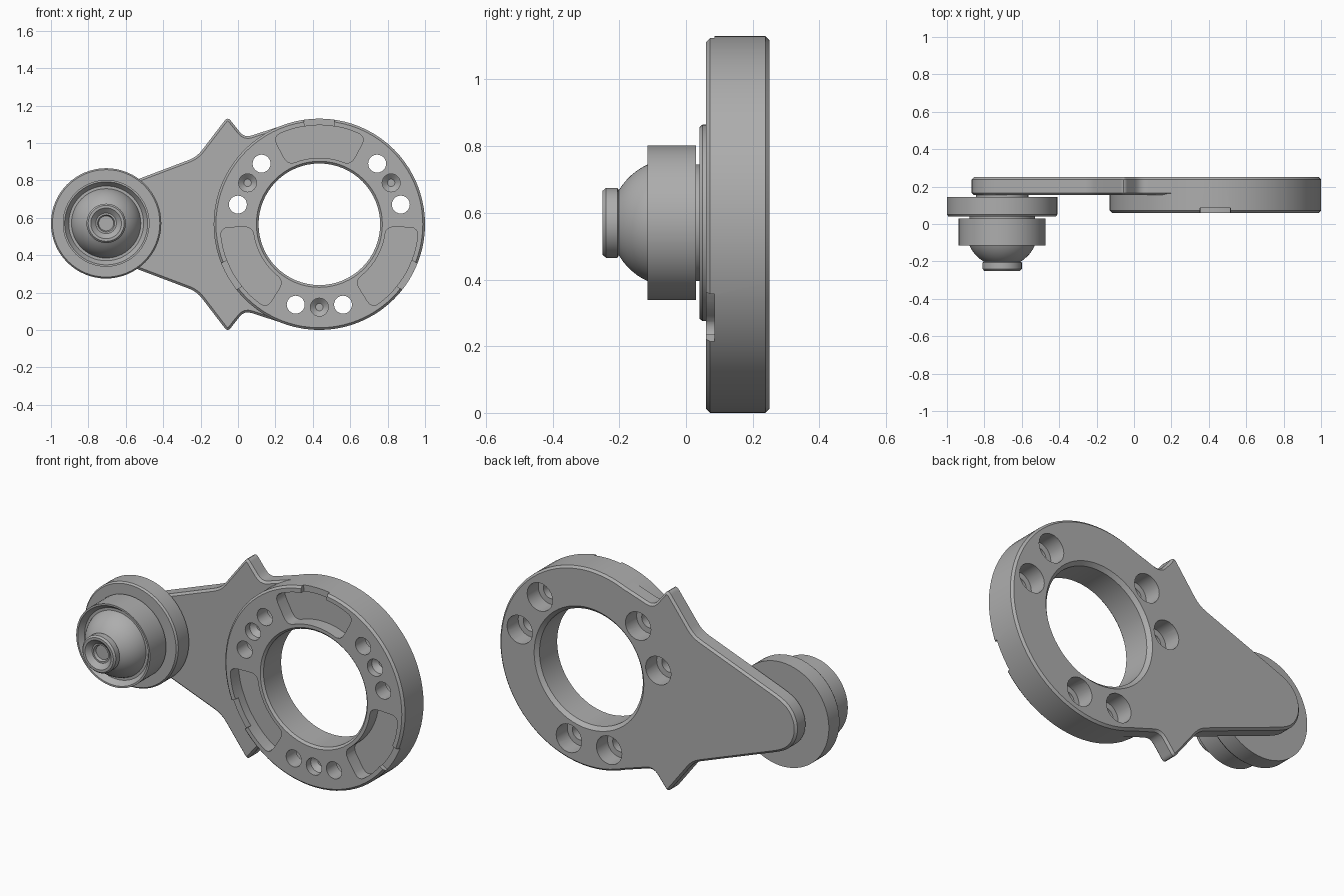
import bpy, bmesh, math
from mathutils import Vector, Matrix

if "Cube" in bpy.data.objects:
    bpy.data.objects.remove(bpy.data.objects["Cube"])

RING = (0.435, 0.565)      # x, z of the ring axis
KNOB = (-0.705, 0.57)      # x, z of the knob axis
FRONT, BACK, PLATE = 0.06, 0.25, 0.155

metal = bpy.data.materials.new("plain grey metal")
metal.use_nodes = True
grey = (0.42, 0.42, 0.42, 1)
metal.diffuse_color = grey
metal.node_tree.nodes["Principled BSDF"].inputs["Base Color"].default_value = grey


def finish(bm, name):
    bmesh.ops.remove_doubles(bm, verts=bm.verts, dist=1e-5)
    bmesh.ops.recalc_face_normals(bm, faces=bm.faces)
    mesh = bpy.data.meshes.new(name)
    bm.to_mesh(mesh)
    bm.free()
    mesh.materials.append(metal)
    ob = bpy.data.objects.new(name, mesh)
    bpy.context.collection.objects.link(ob)
    return ob


def lathe(bm, profile, centre, seg=64):
    """Spin (radius, y) points around an axis parallel to y."""
    rings = []
    for k in range(seg):
        a = math.tau * k / seg
        rings.append([bm.verts.new((centre[0] + r * math.cos(a), y,
                                    centre[1] + r * math.sin(a))) for r, y in profile])
    for k in range(seg):
        a, b = rings[k], rings[(k + 1) % seg]
        for i in range(len(profile) - 1):
            bm.faces.new((a[i], a[i + 1], b[i + 1], b[i]))


def rounded(points, d, steps=4):
    """Round every corner of a closed outline."""
    out = []
    for i, p in enumerate(points):
        p, a, b = Vector(p), Vector(points[i - 1]), Vector(points[(i + 1) % len(points)])
        s = p + (a - p) * min(0.45, d / (a - p).length)
        e = p + (b - p) * min(0.45, d / (b - p).length)
        for k in range(steps + 1):
            t = k / steps
            out.append(s * (1 - t) ** 2 + p * 2 * t * (1 - t) + e * t * t)
    return out


def prism(bm, outline, y0, y1):
    lo = [bm.verts.new((p.x, y0, p.y)) for p in outline]
    hi = [bm.verts.new((p.x, y1, p.y)) for p in outline]
    bm.faces.new(lo)
    bm.faces.new(hi[::-1])
    for i in range(len(lo)):
        bm.faces.new((lo[i - 1], lo[i], hi[i], hi[i - 1]))


def polar(r, degrees):
    a = math.radians(degrees)
    return (RING[0] + r * math.cos(a), RING[1] + r * math.sin(a))


def apply_boolean(ob, other, operation):
    mod = ob.modifiers.new(operation, 'BOOLEAN')
    mod.operation, mod.object, mod.solver = operation, other, 'EXACT'
    apply_mod(ob, mod)
    bpy.data.objects.remove(other)


def apply_mod(ob, mod):
    with bpy.context.temp_override(object=ob, active_object=ob):
        bpy.ops.object.modifier_apply(modifier=mod.name)


def smooth(ob):
    bpy.ops.object.select_all(action='DESELECT')
    ob.select_set(True)
    bpy.context.view_layer.objects.active = ob
    bpy.ops.object.shade_smooth_by_angle(angle=math.radians(30))


# Solid disc of the ring, chamfered front and back
bm = bmesh.new()
lathe(bm, [(0, FRONT), (0.553, FRONT), (0.565, FRONT + 0.012),
           (0.565, BACK - 0.012), (0.553, BACK), (0, BACK)], RING, 80)
bracket = finish(bm, "bracket")

# Arm plate: upper half of the outline, mirrored below
upper = [(KNOB[0] + 0.165 * math.cos(math.radians(a)) - 0.0,
          0.165 * math.sin(math.radians(a))) for a in range(170, 109, -20)]
upper += [(-0.22, 0.36), (-0.09, 0.53), (-0.055, 0.575), (-0.02, 0.53),
          (0.035, 0.462), (0.12, 0.49), (0.27, 0.538)]
half = [(x, RING[1] + z) for x, z in upper]
outline = half + [RING] + [(x, 2 * RING[1] - z) for x, z in reversed(half)]
bm = bmesh.new()
prism(bm, rounded(outline, 0.045), PLATE, BACK)
plate = finish(bm, "plate")
bevel = plate.modifiers.new("edge", 'BEVEL')
bevel.width, bevel.segments, bevel.angle_limit = 0.012, 1, math.radians(60)
apply_mod(plate, bevel)
apply_boolean(bracket, plate, 'UNION')

# Bore, counterbored screw holes, dimples and pockets
bm = bmesh.new()
lathe(bm, [(0, 0), (0.337, 0), (0.337, FRONT), (0.325, FRONT + 0.012), (0.325, BACK - 0.02),
           (0.345, BACK), (0.345, 0.3), (0, 0.3)], RING, 64)
for base in (30, 150, 270):
    for side in (-16.4, 16.4):
        lathe(bm, [(0, 0), (0.048, 0), (0.048, 0.15), (0.08, 0.15), (0.08, 0.3), (0, 0.3)],
              polar(0.448, base + side), 24)
    lathe(bm, [(0, 0), (0.048, 0), (0.048, 0.1), (0.02, 0.125), (0, 0.125)],
          polar(0.443, base), 24)
    mid = base + 60
    arc = range(-28, 29, 14)
    pocket = [polar(0.533, mid + a) for a in arc]
    pocket += [polar(0.358, mid - a) for a in arc]
    prism(bm, rounded(pocket, 0.05), 0, 0.135)
apply_boolean(bracket, finish(bm, "hole_cutter"), 'DIFFERENCE')

# Shallow rim notches outside the pockets
bm = bmesh.new()
for mid in (90, 210, 330):
    notch = [polar(0.49, mid - 9), polar(0.62, mid - 8), polar(0.62, mid + 8), polar(0.49, mid + 9)]
    prism(bm, [Vector(p) for p in notch], 0, 0.085)
apply_boolean(bracket, finish(bm, "notch_cutter"), 'DIFFERENCE')
smooth(bracket)

# Knob: flange, socket and ball stud
ball = [(0.192 * math.cos(math.radians(a)), -0.036 - 0.192 * math.sin(math.radians(a)))
        for a in range(5, 60, 6)]
parts = {
    "mounting_flange": [(0, 0.165), (0.14, 0.165), (0.14, 0.145), (0.295, 0.145), (0.295, 0.05),
                        (0.287, 0.04), (0.175, 0.04), (0.175, 0.02), (0, 0.02)],
    "ball_socket": [(0, 0.03), (0.232, 0.03), (0.232, -0.115), (0.222, -0.115),
                    (0.2, -0.085), (0, -0.085)],
    "ball_stud": [(0, -0.05)] + ball + [(0.096, -0.2), (0.105, -0.206), (0.105, -0.24),
                  (0.096, -0.25), (0.082, -0.25), (0.055, -0.225), (0.046, -0.225),
                  (0.04, -0.21), (0, -0.21)],
}
for name, profile in parts.items():
    bm = bmesh.new()
    lathe(bm, profile, KNOB, 64)
    smooth(finish(bm, name))
